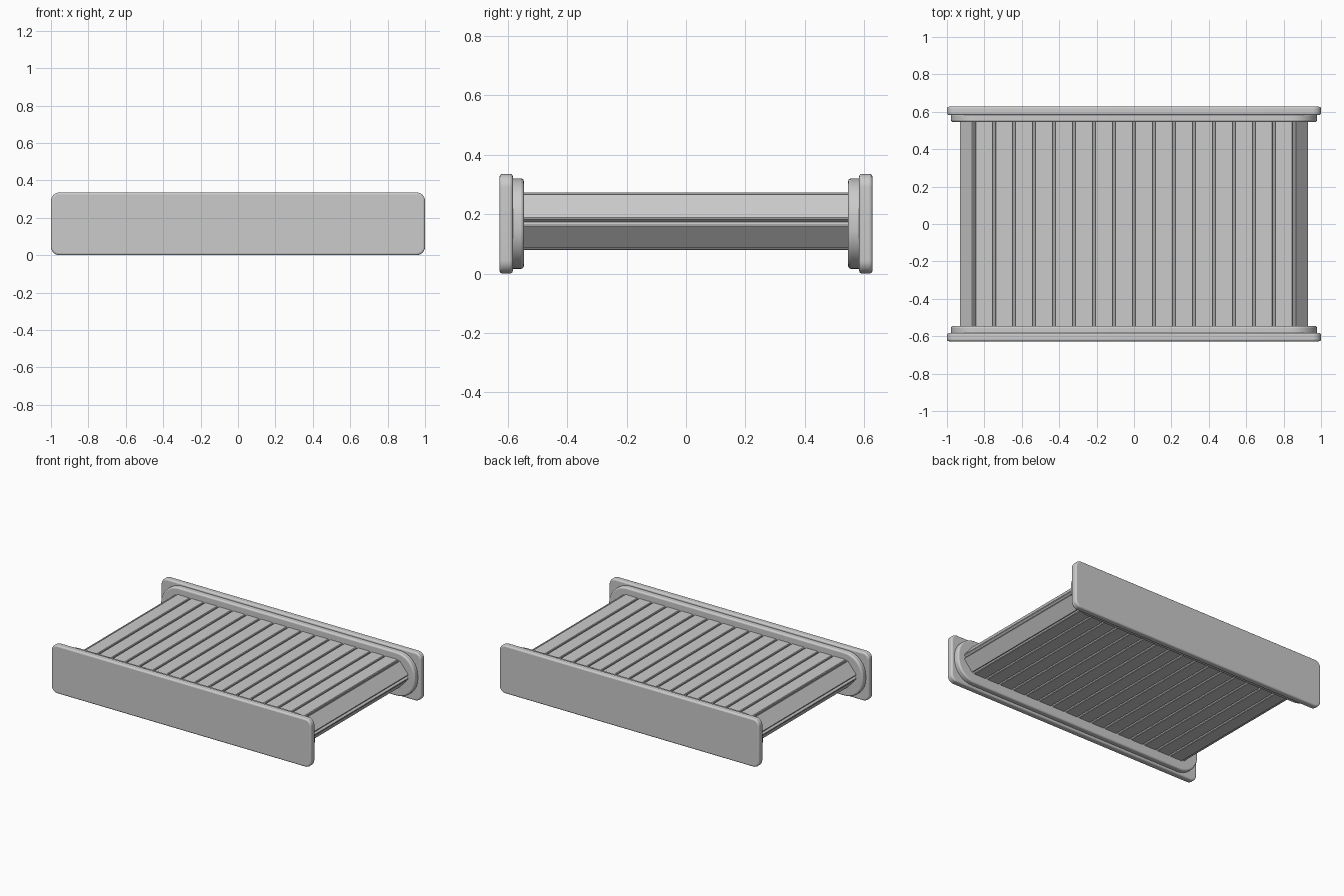
import bpy, bmesh, math
from mathutils import Vector

cube = bpy.data.objects.get("Cube")
if cube:
    bpy.data.objects.remove(cube)

grey = bpy.data.materials.new("plain grey")
grey.use_nodes = True
GREY = (0.6, 0.6, 0.6, 1)
grey.diffuse_color = GREY
grey.node_tree.nodes["Principled BSDF"].inputs["Base Color"].default_value = GREY
MID = 0.1675


def extrude_profile(name, points, y0, y1, bevel=0.0):
    """Extrude a closed x-z outline along y, optionally rounding its rims."""
    bm = bmesh.new()
    face = bm.faces.new([bm.verts.new((x, y0, z)) for x, z in points])
    moved = bmesh.ops.extrude_face_region(bm, geom=[face])["geom"]
    verts = [v for v in moved if isinstance(v, bmesh.types.BMVert)]
    bmesh.ops.translate(bm, verts=verts, vec=(0, y1 - y0, 0))
    bmesh.ops.recalc_face_normals(bm, faces=bm.faces)
    mesh = bpy.data.meshes.new(name)
    bm.to_mesh(mesh)
    bm.free()
    mesh.materials.append(grey)
    obj = bpy.data.objects.new(name, mesh)
    bpy.context.collection.objects.link(obj)
    if bevel:
        mod = obj.modifiers.new("rim bevel", "BEVEL")
        mod.width, mod.segments = bevel, 3
        mod.limit_method = "ANGLE"
        mod.angle_limit = math.radians(40)
        bpy.ops.object.select_all(action="DESELECT")
        obj.select_set(True)
        bpy.context.view_layer.objects.active = obj
        bpy.ops.object.shade_smooth_by_angle(angle=math.radians(35))
    return obj


def rounded_rect(half_x, half_z, radius, steps=8):
    points = []
    for i, (sx, sz) in enumerate([(1, 1), (-1, 1), (-1, -1), (1, -1)]):
        for k in range(steps + 1):
            a = math.radians(90) * (i + k / steps)
            points.append((sx * (half_x - radius) + radius * math.cos(a),
                           MID + sz * (half_z - radius) + radius * math.sin(a)))
    return points


def slat(name, start, end, thickness=0.025, gap=0.005):
    """Flat plank whose outer face runs clockwise from start to end."""
    a, b = Vector(start), Vector(end)
    along = (b - a).normalized()
    inward = Vector((along.y, -along.x)) * thickness
    a, b = a + along * gap, b - along * gap
    chamfer = along * 0.004
    skin = inward * 0.16
    extrude_profile(name, [a + chamfer, b - chamfer, b + skin, b + inward,
                           a + inward, a + skin], -0.55, 0.55)


# Side panels with a stepped inner flange
for side, s in (("front", -1), ("back", 1)):
    extrude_profile(side + "_panel", rounded_rect(1.0, MID, 0.045),
                    s * 0.582, s * 0.627, 0.01)
    extrude_profile(side + "_flange", rounded_rect(0.978, 0.152, 0.14, 12),
                    s * 0.545, s * 0.59, 0.01)

# Belt slats along the top and bottom runs
COUNT, HALF, TOP, BOTTOM = 16, 0.855, 0.272, 0.079
pitch = 2 * HALF / COUNT
for i in range(COUNT):
    x = -HALF + i * pitch
    slat(f"top_slat_{i + 1}", (x, TOP), (x + pitch, TOP))
    slat(f"bottom_slat_{i + 1}", (x + pitch, BOTTOM), (x, BOTTOM))

# Slanted slats turning around both ends
TIP = 0.935
slat("left_upper_slat", (HALF + 0.005, TOP), (TIP, 0.182))
slat("left_lower_slat", (TIP, 0.165), (HALF + 0.005, BOTTOM))
slat("right_lower_slat", (-HALF - 0.005, BOTTOM), (-TIP, 0.165))
slat("right_upper_slat", (-TIP, 0.182), (-HALF - 0.005, TOP))

# Inner core closing the joints between slats
extrude_profile("belt_core", [(-0.85, 0.258), (0.85, 0.258), (0.917, 0.178),
                              (0.917, 0.168), (0.85, 0.093), (-0.85, 0.093),
                              (-0.917, 0.168), (-0.917, 0.178)], -0.55, 0.55)
